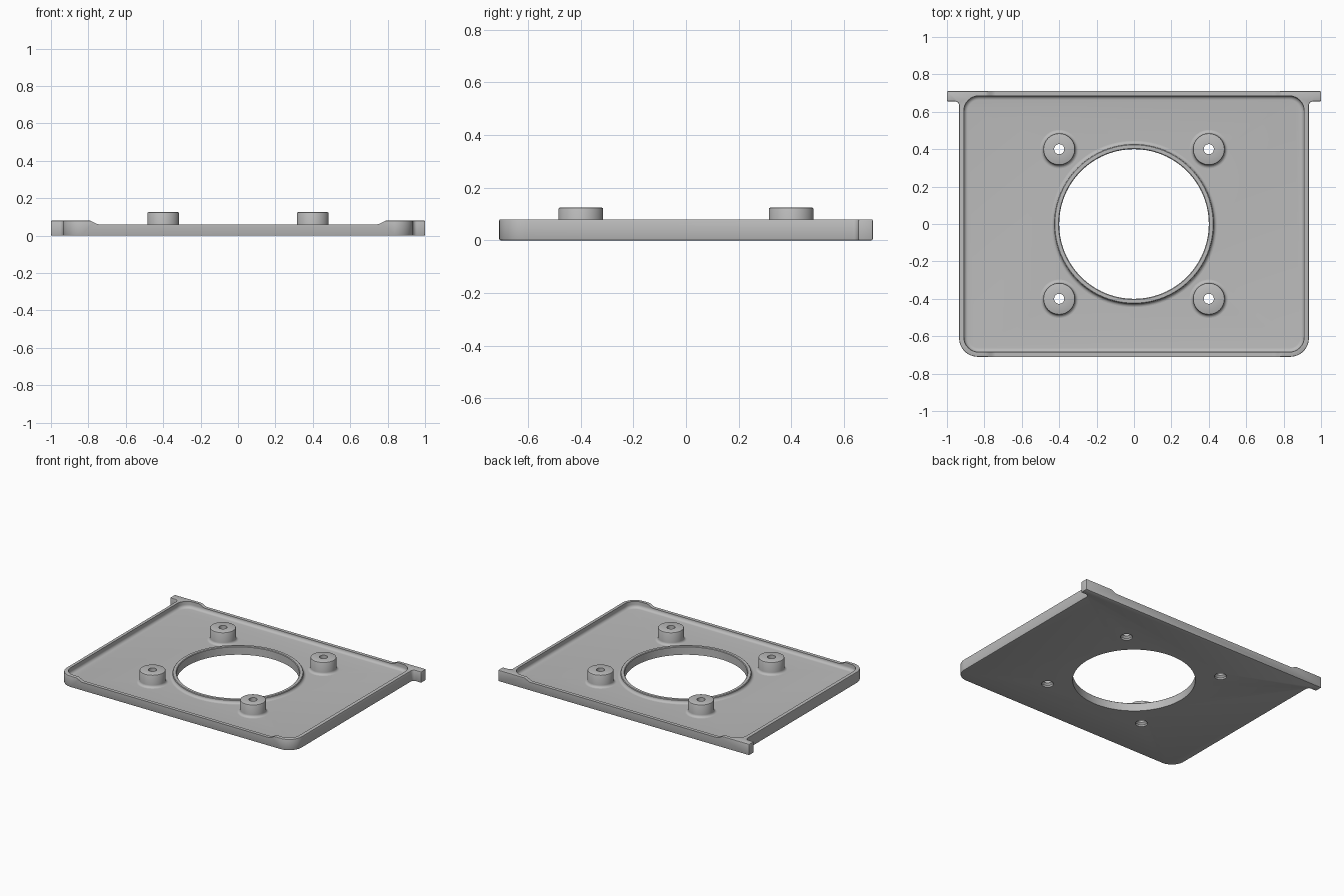
import bpy, bmesh
from math import sin, cos, pi, radians

cube = bpy.data.objects.get("Cube")
if cube:
    bpy.data.objects.remove(cube)

grey = bpy.data.materials.new("plain grey")
grey.use_nodes = True
grey.diffuse_color = (0.5, 0.5, 0.5, 1)
grey.node_tree.nodes["Principled BSDF"].inputs["Base Color"].default_value = (0.5, 0.5, 0.5, 1)

FLOOR, RIM, DIP = 0.035, 0.08, 0.06
HOLE, BOLT, BOSS = 0.40, 0.027, 0.085
FILLET = 0.022


def arc(cx, cy, r, a0, a1, n=8):
    """Points along an arc, angles in degrees."""
    return [(cx + r * cos(radians(a0 + (a1 - a0) * i / n)),
             cy + r * sin(radians(a0 + (a1 - a0) * i / n))) for i in range(n + 1)]


def loft(name, rings, cap=True, wrap=False):
    """Skin a stack of equally long point rings."""
    bm = bmesh.new()
    rows = [[bm.verts.new(p) for p in ring] for ring in rings]
    n = len(rows[0])
    for a, b in zip(rows, rows[1:] + rows[:1] if wrap else rows[1:]):
        for i in range(n):
            j = (i + 1) % n
            bm.faces.new((a[i], a[j], b[j], b[i]))
    if cap:
        bm.faces.new(rows[0][::-1])
        bm.faces.new(rows[-1])
        bmesh.ops.recalc_face_normals(bm, faces=bm.faces)
    me = bpy.data.meshes.new(name)
    bm.to_mesh(me)
    bm.free()
    me.materials.append(grey)
    ob = bpy.data.objects.new(name, me)
    bpy.context.collection.objects.link(ob)
    return ob


def lathe(name, profile, x=0, y=0, seg=48, cap=False):
    """Revolve (radius, height) points round a vertical axis."""
    return loft(name, [[(x + r * cos(2 * pi * i / seg), y + r * sin(2 * pi * i / seg), z)
                        for i in range(seg)] for r, z in profile], cap)


def activate(ob):
    bpy.ops.object.select_all(action='DESELECT')
    ob.select_set(True)
    bpy.context.view_layer.objects.active = ob


def cut(ob, cutter):
    mod = ob.modifiers.new("cut", 'BOOLEAN')
    mod.operation, mod.solver, mod.object = 'DIFFERENCE', 'EXACT', cutter
    activate(ob)
    bpy.ops.object.modifier_apply(modifier=mod.name)
    bpy.data.objects.remove(cutter)


def smooth(ob):
    activate(ob)
    bpy.ops.object.shade_smooth_by_angle(angle=radians(35))


# Plate outline: rounded front corners, tabs at the back
half = (arc(0.835, -0.61, 0.10, -90, 0, 12) + arc(0.957, 0.633, 0.022, 180, 90, 6)
        + [(1.0, 0.655), (1.0, 0.71)])
outline = half + [(-x, y) for x, y in reversed(half)]
tray = loft("tray", [[(x, y, z) for x, y in outline] for z in (0, RIM)])
edge = tray.modifiers.new("edge", 'BEVEL')
edge.width, edge.segments, edge.limit_method, edge.angle_limit = 0.005, 2, 'ANGLE', radians(60)
activate(tray)
bpy.ops.object.modifier_apply(modifier=edge.name)


# Hollow with a filleted floor
def pocket_ring(inset, z):
    r, hx, hy = 0.08 - inset, 0.83, 0.605
    pts = (arc(hx, -hy, r, -90, 0) + arc(hx, hy, r, 0, 90)
           + arc(-hx, hy, r, 90, 180) + arc(-hx, -hy, r, 180, 270))
    return [(x, y, z) for x, y in pts]


steps = [i * pi / 12 for i in range(7)]
rings = [pocket_ring(FILLET * (1 - sin(a)), FLOOR + FILLET * (1 - cos(a))) for a in steps]
cut(tray, loft("pocket_cutter", rings + [pocket_ring(0, 0.2)]))

# Lowered middle of the front and back rims
slope = [(0.74 + 0.06 * i / 8, DIP + 0.0105 * (1 - cos(pi * i / 8))) for i in range(9)]
section = slope + [(0.80, 0.2)]
section = section + [(-x, z) for x, z in reversed(section)]
cut(tray, loft("dip_cutter", [[(x, y, z) for x, z in section] for y in (-0.9, 0.9)]))

# Central opening and its raised lip
cut(tray, lathe("opening_cutter", [(HOLE, -0.1), (HOLE, 0.2)], seg=96, cap=True))


def flare(r):
    """Concave fillet running from a wall of radius r out to the floor."""
    f = 0.018
    return [(r + f * (1 - cos(a)), FLOOR + f * (1 - sin(a))) for a in steps]


lip = [(HOLE, FLOOR - 0.001), (HOLE, DIP - 0.004), (HOLE + 0.004, DIP),
       (HOLE + 0.023, DIP), (HOLE + 0.027, DIP - 0.004)] + flare(HOLE + 0.027)
smooth(lathe("opening_lip", lip[::-1], seg=96))

# Four screw bosses with through holes, wider underneath
TOP = 0.125
boss = [(BOLT, FLOOR - 0.01), (BOLT, TOP), (BOSS - 0.006, TOP),
        (BOSS - 0.002, TOP - 0.002), (BOSS, TOP - 0.006)] + flare(BOSS)
for side, sx in (("left", 1), ("right", -1)):
    for end, sy in (("front", -1), ("back", 1)):
        x, y = 0.4 * sx, 0.4 * sy
        cut(tray, lathe("bolt_cutter", [(0.04, -0.05), (0.04, 0.012), (BOLT, 0.024), (BOLT, 0.2)],
                        x, y, cap=True))
        smooth(lathe(f"{end}_{side}_boss", boss[::-1], x, y))

smooth(tray)
